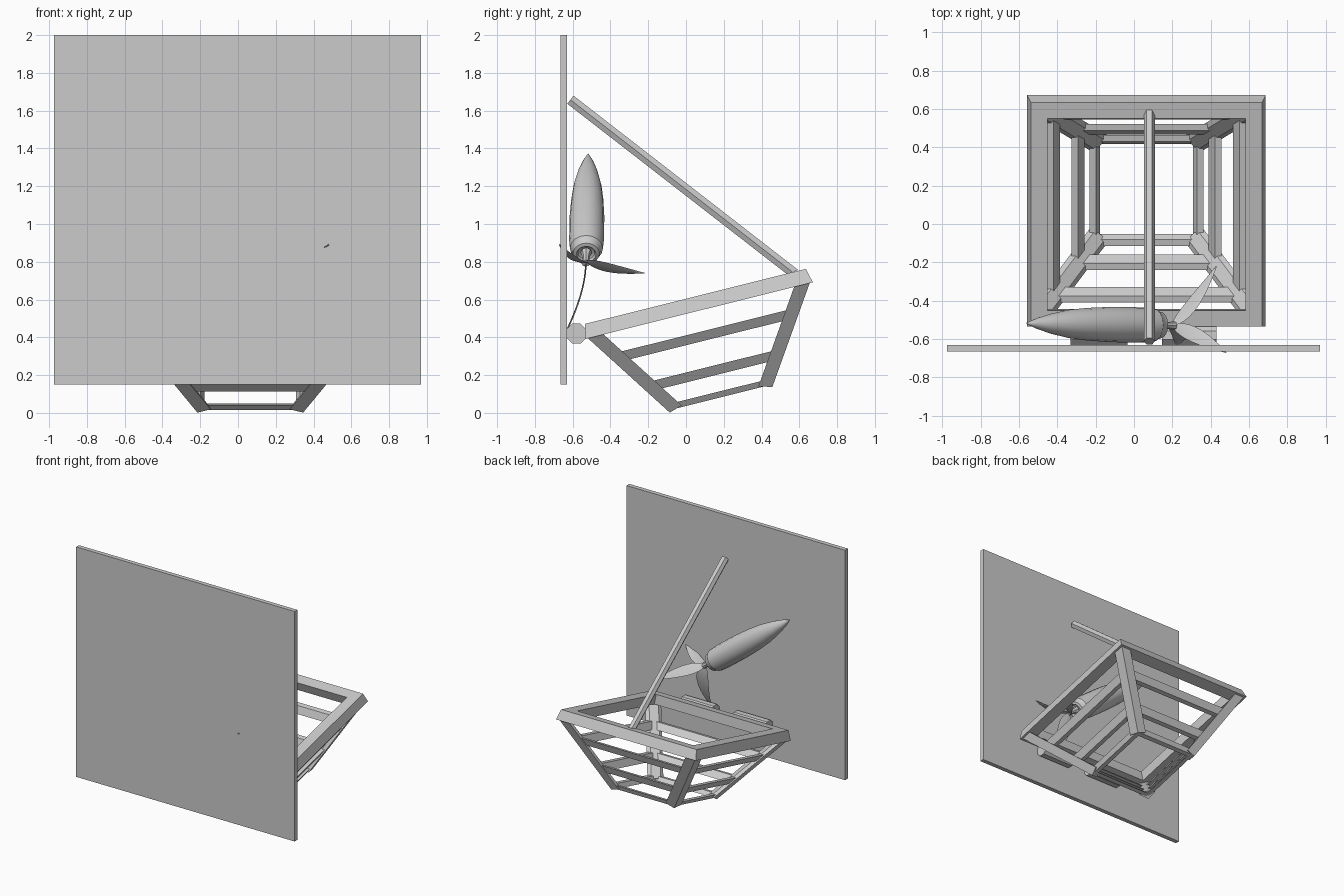
import bpy, bmesh, math
from mathutils import Vector, Matrix

cube = bpy.data.objects.get("Cube")
if cube:
    bpy.data.objects.remove(cube, do_unlink=True)

GREY = bpy.data.materials.new("plain_grey")
GREY.use_nodes = True
colour = (0.6, 0.6, 0.6, 1)
GREY.diffuse_color = colour
GREY.node_tree.nodes["Principled BSDF"].inputs["Base Color"].default_value = colour


def loft(name, loops, matrix=None, ring=False, smooth=False):
    """Skin a list of equal loops; ring joins last to first, otherwise ends are capped."""
    bm = bmesh.new()
    rows = [[bm.verts.new(p) for p in loop] for loop in loops]
    n = len(rows[0])
    pairs = list(zip(rows, rows[1:])) + ([(rows[-1], rows[0])] if ring else [])
    for a, b in pairs:
        for i in range(n):
            j = (i + 1) % n
            bm.faces.new((a[i], a[j], b[j], b[i]))
    if not ring:
        bm.faces.new(rows[0])
        bm.faces.new(rows[-1])
    bmesh.ops.recalc_face_normals(bm, faces=bm.faces)
    mesh = bpy.data.meshes.new(name)
    bm.to_mesh(mesh)
    bm.free()
    mesh.materials.append(GREY)
    obj = bpy.data.objects.new(name, mesh)
    bpy.context.collection.objects.link(obj)
    if matrix:
        obj.matrix_world = matrix
    if smooth:
        bpy.ops.object.select_all(action="DESELECT")
        obj.select_set(True)
        bpy.context.view_layer.objects.active = obj
        bpy.ops.object.shade_smooth_by_angle(angle=math.radians(35))
    return obj


def circle(r, z, sides, start=0.0):
    step = math.tau / sides
    return [(r * math.cos(start + i * step), r * math.sin(start + i * step), z)
            for i in range(sides)]


def along(a, b):
    """Matrix with its z axis running from a to b."""
    a, b = Vector(a), Vector(b)
    return Matrix.Translation(a) @ (b - a).to_track_quat("Z", "Y").to_matrix().to_4x4()


# Wall panel
loft("wall_panel", [[(x, y, z) for x, z in ((-.975, .15), (.97, .15), (.97, 2), (-.975, 2))]
                    for y in (-.665, -.63)])

# Tilted open crate: every part is set out around the crate's own upright axis
TILT = math.radians(14)
crate = Matrix.Translation((.065, .191, .048)) @ Matrix.Rotation(TILT, 4, "X")
LOW, HIGH = .022, .516


def half_width(w):
    return .28 + .33 * (w - LOW) / (HIGH - LOW)


def square_ring(name, profile):
    loops = [[(h, h, w), (-h, h, w), (-h, -h, w), (h, -h, w)] for h, w in profile]
    return loft(name, loops, crate, ring=True)


square_ring("crate_rim", [(.603, .586), (.622, .508), (.527, .508), (.517, .586)])

for name, w0, w1 in (("upper_slats", .347, .398), ("middle_slats", .156, .207),
                     ("bottom_slats", .035, .067)):
    a, b = half_width(w0) - .012, half_width(w1) - .012
    square_ring(name, [(a, w0), (b, w1), (b - .035, w1), (a - .035, w0)])

# Corner posts, blunt triangular in section
LEG, BLUNT = .085, .035
for side, sx in (("left", 1), ("right", -1)):
    for end, sy in (("front", -1), ("back", 1)):
        loops = []
        for w, rise in ((LOW, .03), (HIGH, 0)):
            section = [(0, 0), (LEG, 0), (LEG, BLUNT), (BLUNT, LEG), (0, LEG)]
            loop = []
            for i, (dx, dy) in enumerate(section):
                lift = rise * (dx + dy) / (LEG + BLUNT)
                h = half_width(w + lift)
                loop.append((sx * (h - dx), sy * (h - dy), w + lift))
            loops.append(loop)
        loft(f"{end}_{side}_post", loops, crate)

# Hinge barrels between the crate and the panel
for name, x0, x1 in (("right_hinge", -.33, -.035), ("left_hinge", .145, .43)):
    loft(name, [circle(.057, z, 8, math.pi / 8) for z in (0, x1 - x0)],
         along((x0, -.58, .42), (x1, -.58, .42)))

# Prop stick, six sided with slanted ends
flat = [(.08 + .029 * math.cos(i * math.tau / 6), .027 * math.sin(i * math.tau / 6) / .866)
        for i in range(6)]
direction = Vector((0, 1.2, -.93)).normalized()
up = Vector((0, -direction.z, direction.y))
loops = []
for y, z, slant in ((-.612, 1.658, 0), (.565, .745, .6)):
    loops.append([Vector((x, y, z)) + up * v + direction * v * slant for x, v in flat])
loft("prop_stick", loops)

# Carrot body
BASE, TIP = (.14, -.528, .84), (-.56, -.518, 1.37)
body = [(.01, .03), (.045, .015), (.052, 0), (.07, .005), (.078, .04), (.087, .05), (.092, .12),
        (.092, .33), (.085, .48), (.074, .6), (.052, .72), (.028, .81), (.003, .878)]
loft("carrot_body", [circle(r, z, 16) for r, z in body], along(BASE, TIP), smooth=True)

# Carrot stem
CROWN = Vector((.2, -.53, .8))
loft("carrot_stem", [circle(r, z, 8) for r, z in ((.03, 0), (.018, .05), (.022, .1))],
     along((.13, -.528, .85), CROWN), smooth=True)


def leaf(name, mid, tip, across, width):
    """Thin pointed blade following a bent path from the crown."""
    mid, tip, across = Vector(mid), Vector(tip), Vector(across).normalized()
    steps, loops = 10, []
    for i in range(steps + 1):
        t = i / steps
        p = CROWN * (1 - t) ** 2 + mid * 2 * t * (1 - t) + tip * t * t
        tangent = (mid - CROWN) * (1 - t) + (tip - mid) * t
        out = tangent.cross(across).normalized() * .004
        half = width / 2 * max(math.sin(math.pi * t ** .8) ** .8 if t < 1 else 0, .06)
        s = across * half
        loops.append([p + s, p + out, p - s, p - out])
    return loft(name, loops, smooth=True)


leaf("back_leaf", (.3, -.45, .77), (.43, -.22, .74), (.6, -.35, .6), .085)
leaf("lower_leaf", (.27, -.53, .64), (.22, -.64, .42), (1, 0, .2), .11)
leaf("front_leaf", (.32, -.57, .78), (.48, -.67, .89), (.3, .7, -.1), .08)
